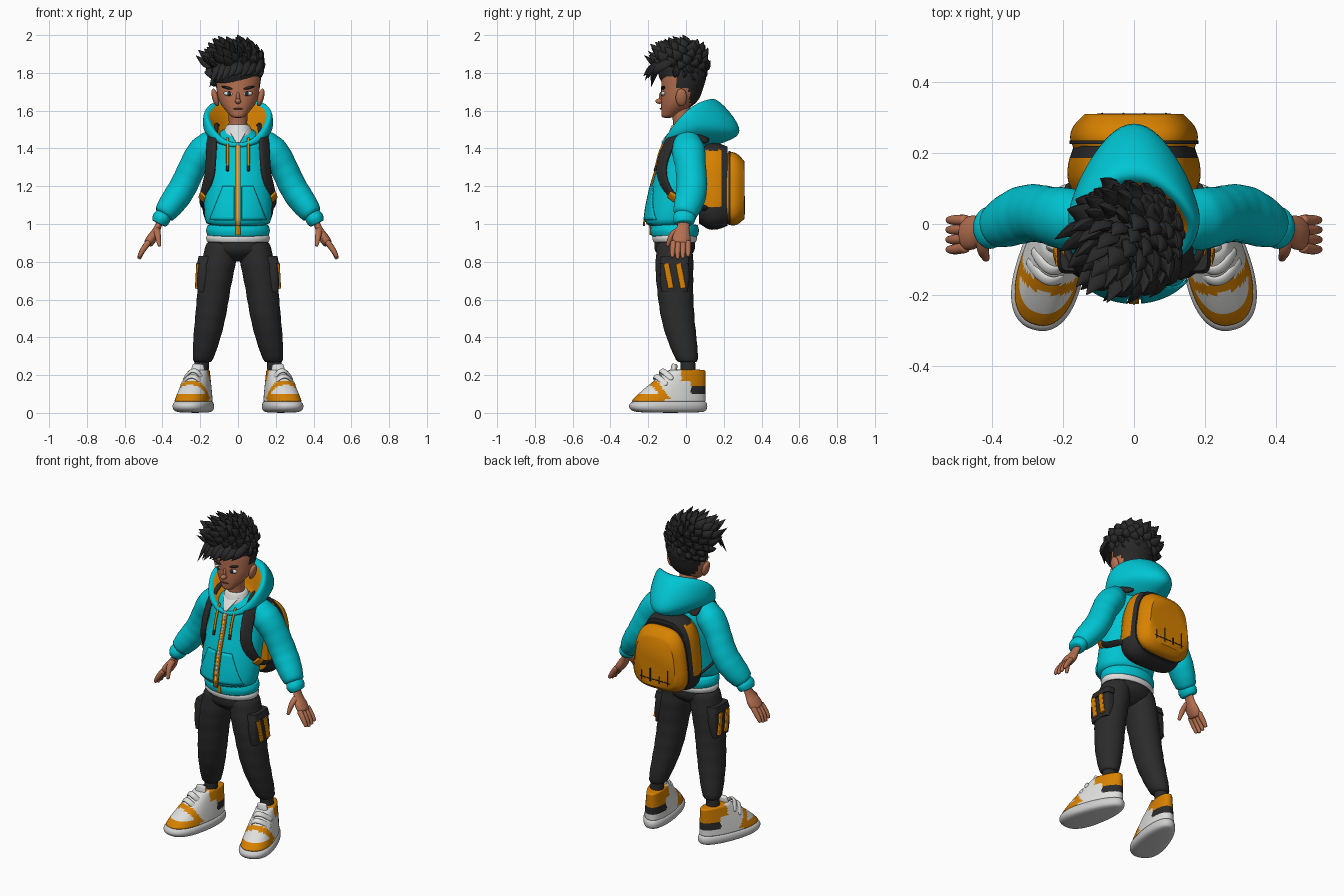
import bpy, bmesh, math, random
from mathutils import Vector, Matrix

if "Cube" in bpy.data.objects:
    bpy.data.objects.remove(bpy.data.objects["Cube"])
random.seed(4)
X, Y, Z = Vector((1, 0, 0)), Vector((0, 1, 0)), Vector((0, 0, 1))


def material(name, *rgb):
    m = bpy.data.materials.new(name)
    m.use_nodes = True
    m.diffuse_color = (*rgb, 1)
    m.node_tree.nodes["Principled BSDF"].inputs["Base Color"].default_value = (*rgb, 1)
    return m


teal = material("teal", 0, .56, .65)
orange = material("orange", .68, .22, 0)
charcoal = material("charcoal", .024, .024, .025)
hair_black = material("hair black", .021, .021, .022)
skin = material("skin", .46, .16, .08)
white = material("white", .74, .74, .73)
grey = material("light grey", .62, .62, .62)
lip = material("lip brown", .2, .06, .03)


def spline(values, t):
    """Smooth curve through evenly spaced numbers or vectors."""
    s = t * (len(values) - 1)
    i = min(int(s), len(values) - 2)
    f = s - i
    b, c = values[i], values[i + 1]
    a = values[i - 1] if i else b * 2 - c
    d = values[i + 2] if i + 2 < len(values) else c * 2 - b
    return b + (c - a) * (f / 2) + (a * 2 - b * 5 + c * 4 - d) * (f * f / 2) + (b * 3 - a - c * 3 + d) * (f ** 3 / 2)


def squash(c, square):
    return math.copysign(abs(c) ** (2 / square), c)


def circle(sides, square=2):
    angles = [2 * math.pi * j / sides for j in range(sides)]
    return [(squash(math.cos(a), square), squash(math.sin(a), square)) for a in angles]


def loft(bm, rings):
    """Skin a list of point rings and cap both ends."""
    vs = [[bm.verts.new(p) for p in r] for r in rings]
    n = len(vs[0])
    for a, b in zip(vs, vs[1:]):
        for i in range(n):
            bm.faces.new((a[i], a[(i + 1) % n], b[(i + 1) % n], b[i]))
    bm.faces.new(vs[0][::-1])
    bm.faces.new(vs[-1])


def limb(bm, points, radii, flat=1, ref=Y, sides=16, steps=8, square=2, level=None, hub=None, folds=0):
    """Sweep a rounded section along a spline; ref or hub sets the flat direction."""
    points = [Vector(p) for p in points]
    c = [spline(points, k / steps) for k in range(steps + 1)]
    rings = []
    for k, p in enumerate(c):
        along = level or (c[min(k + 1, steps)] - c[max(k - 1, 0)]).normalized()
        out = p - hub if hub else ref
        out = (out - along * out.dot(along)).normalized()
        r = spline(radii, k / steps) * (1 + folds * (k % 2))
        rings.append([p + along.cross(out) * r * u + out * r * flat * v for u, v in circle(sides, square)])
    loft(bm, rings)


def finish(bm, name, mats, mirror=False, sub=0, rule=None):
    bmesh.ops.recalc_face_normals(bm, faces=bm.faces)
    for f in bm.faces:
        f.smooth = True
        if rule:
            f.material_index = rule(f.calc_center_median())
    for e in bm.edges:
        e.smooth = sub > 0 or e.calc_face_angle(0) < math.radians(45)
    me = bpy.data.meshes.new(name)
    bm.to_mesh(me)
    bm.free()
    ob = bpy.data.objects.new(name, me)
    bpy.context.collection.objects.link(ob)
    for m in mats:
        me.materials.append(m)
    if mirror:
        ob.modifiers.new("Mirror", 'MIRROR')
    if sub:
        s = ob.modifiers.new("Subdivision", 'SUBSURF')
        s.levels = s.render_levels = sub
    return ob


def tube(name, mat, points, radii, mirror=False, sub=1, **shape):
    bm = bmesh.new()
    limb(bm, points, radii, **shape)
    return finish(bm, name, [mat], mirror, sub)


def ball(name, mat, place, size, mirror=False, tilt=0):
    bm = bmesh.new()
    m = Matrix.Translation(place) @ Matrix.Rotation(tilt, 4, 'Y') @ Matrix.Diagonal((*size, 1))
    bmesh.ops.create_uvsphere(bm, u_segments=20, v_segments=12, radius=1, matrix=m)
    return finish(bm, name, [mat], mirror)


# Hoodie body and hem
low, high, depth = .98, 1.52, .76
spine = [-.09, -.055, -.01, 0]
girth = [.17, .18, .18, .18, .17, .15, .06]
heights = [low + (high - low) * i / 3 for i in range(4)]
tube("hoodie_body", teal, [(0, y, z) for y, z in zip(spine, heights)], girth,
     flat=depth, sides=32, steps=12, level=Z)
tube("hoodie_hem", teal, [(0, -.06, .93), (0, -.06, 1)], [.16, .17, .16], flat=depth, sides=32, level=Z)
tube("shirt_hem", white, [(0, -.06, .9), (0, -.06, .95)], [.16, .17, .16], flat=.7, sides=32, level=Z)


def torso_front(x, z):
    t = min(max((z - low) / (high - low), 0), 1)
    r = spline(girth, t)
    return spline(spine, t) - r * depth * math.sqrt(max(0, 1 - (x / r) ** 2))


def patch(name, mat, corners, lift, mirror=False, n=10):
    """Thin plate following the hoodie front between four (x, z) corners."""
    bm = bmesh.new()
    q = [Vector(c) for c in corners]
    grid = []
    for i in range(n + 1):
        a, b = q[0].lerp(q[3], i / n), q[1].lerp(q[2], i / n)
        row = [a.lerp(b, j / n) for j in range(n + 1)]
        grid.append([bm.verts.new((p.x, torso_front(*p) - lift, p.y)) for p in row])
    for a, b in zip(grid, grid[1:]):
        for j in range(n):
            bm.faces.new((a[j], a[j + 1], b[j + 1], b[j]))
    s = finish(bm, name, [mat], mirror).modifiers.new("Solidify", 'SOLIDIFY')
    s.thickness, s.offset = .008, 0


def band(name, mat, bottom, top, z0, z1, lift):
    patch(name, mat, [(-bottom, z0), (bottom, z0), (top, z1), (-top, z1)], lift)


patch("front_pocket", teal, [(.02, 1.02), (.15, 1.02), (.08, 1.2), (.02, 1.2)], .006, True)
band("zip_tape", orange, .014, .014, .99, 1.42, .004)
band("zip_teeth", grey, .003, .003, .99, 1.43, .006)
band("shirt_neckline", white, .01, .05, 1.43, 1.5, .01)
tube("hem_zip", orange, [(0, -.187, .94), (0, -.19, .99)], [.014, .014], flat=.4, sides=8)
tube("shirt_collar", white, [(0, -.01, 1.44), (0, -.015, 1.53)], [.09, .08, .06], level=Z)
for name, mat, top, bottom, r in (("drawstring", orange, 1.46, 1.3, .008), ("drawstring_tip", charcoal, 1.31, 1.28, .009)):
    tube(name, mat, [(.055, torso_front(.055, z) - .014, z) for z in (top, (top + bottom) / 2, bottom)],
         [r, r], True, sides=8)

# Sleeves, cuffs and hands
tube("sleeve", teal, [(.12, 0, 1.46), (.22, .02, 1.34), (.3, .03, 1.18), (.4, -.01, 1.04)],
     [.06, .087, .08, .08, .078, .06], True, flat=.9, ref=X, sides=20, steps=15, folds=.06)
tube("sleeve_cuff", teal, [(.39, -.01, 1.06), (.42, -.01, 1)], [.05, .062, .05], True, flat=.8, ref=X)
bm = bmesh.new()
limb(bm, [(.41, -.01, 1.02), (.44, -.02, .95), (.48, -.03, .89)], [.03, .035, .05, .045], flat=.55, ref=X)
for i in range(4):
    y, short = -.065 + i * .025, .01 * abs(i - 1.3)
    limb(bm, [(.47, y, .91), (.505, y * 1.1, .86), (.525, y * 1.1, .81 + short)], [.018, .016, .01], ref=X, sides=8)
limb(bm, [(.43, -.03, .97), (.425, -.075, .94), (.415, -.1, .88)], [.022, .018, .01], ref=X, sides=8)
finish(bm, "hand", [skin], True, 1)


# Hood: key rings given at the front (y, z), side (x, y, z) and back (y, z)
def hood_ring(front, side, back, sides=40):
    ring = []
    for c, s in circle(sides):
        yz = [m + c * (f - b) / 2 + c * c * ((f + b) / 2 - m) for f, m, b in zip(front, side[1:], back)]
        ring.append(Vector((side[0] * s * (1 + .2 * min(c, 0)), *yz)))
    return ring


base = hood_ring((-.1, 1.4), (.14, 0, 1.44), (.12, 1.4))
bulge = hood_ring((-.13, 1.41), (.185, .03, 1.51), (.29, 1.49))
rim = hood_ring((-.12, 1.43), (.17, 0, 1.6), (.14, 1.67))
lining = hood_ring((-.08, 1.4), (.08, 0, 1.47), (.07, 1.48))
steps = 12
bm = bmesh.new()
loft(bm, [[spline(keys, k / steps) for keys in zip(base, bulge, rim, lining)] for k in range(steps + 1)])
bm.faces.ensure_lookup_table()
for f in bm.faces[len(rim) * (steps * 2 // 3 + 1):]:
    f.material_index = 1
finish(bm, "hood", [teal, orange], sub=1)

# Neck, head and face
tube("neck", skin, [(0, -.01, 1.45), (0, -.03, 1.63)], [.055, .05, .055], level=Z)
bm = bmesh.new()
limb(bm, [(0, -.1, 1.56), (0, -.04, 1.64), (0, -.02, 1.72), (0, -.01, 1.8), (0, -.01, 1.88)],
     [.03, .095, .115, .12, .08], flat=.97, sides=40, steps=16, level=Z)
finish(bm, "head", [skin, hair_black], sub=1,
       rule=lambda c: int(c.z > 1.78 or (c.y > .02 and c.z > 1.6) or (c.y > -.05 and c.z > 1.72)))
ball("nose", skin, (0, -.14, 1.65), (.017, .022, .014))
ball("nose_bridge", skin, (0, -.13, 1.67), (.01, .014, .03))
ball("mouth", lip, (0, -.13, 1.61), (.026, .01, .004))
ball("ear", skin, (.12, -.025, 1.67), (.017, .03, .048), True, .25)
ball("eye_white", white, (.05, -.12, 1.69), (.027, .012, .012), True, -.12)
ball("iris", charcoal, (.047, -.127, 1.69), (.011, .009, .012), True)
ball("eyebrow", hair_black, (.053, -.12, 1.72), (.036, .011, .007), True, -.25)

# Hair: cap, overlapping tufts and a swept fringe
bm = bmesh.new()
centre, size = Vector((-.015, -.03, 1.82)), Vector((.128, .12, .12))
bmesh.ops.create_uvsphere(bm, u_segments=24, v_segments=16, radius=1,
                          matrix=Matrix.Translation(centre) @ Matrix.Diagonal((*size, 1)))


def tuft(root, mid, tip, w):
    limb(bm, [root, mid, tip], [w * .7, w, w * .6, w / 20], flat=.6, sides=8, steps=6, hub=centre)


count, golden = 110, math.pi * (3 - math.sqrt(5))
for i in range(count):
    h = 1 - 1.75 * (i + .5) / count
    r = math.sqrt(1 - h * h)
    n = Vector((r * math.cos(i * golden), r * math.sin(i * golden), h))
    if (n.y < -.2 and h < .1) or (n.y < .2 and h < -.35) or h < -.7:
        continue
    root = centre + n * size
    root = centre + Vector([u * v for u, v in zip(n, size)])
    grow = random.uniform(.75, 1.2) * (1 if h > 0 else .6)
    flow = Vector((n.x * .4 - .3, n.y * .3 - .4 * (n.y < .3), .55 if h > 0 else .1))
    tuft(root - n * .02, root + (n * .024 + flow * .01) * grow, root + (n * .022 + flow * .07) * grow,
         random.uniform(.027, .037))
for i in range(8):
    x = -.115 + i * .032
    y = -.14 + 3 * x * x
    drop = 1.71 + .02 * min(i, 3) + random.uniform(0, .015)
    tuft(Vector((x + .015, y + .02, 1.86)), Vector((x, y - .05, 1.82)),
         Vector((x - .035, y - .085 + .02 * (i % 2), drop)), .027)
finish(bm, "hair", [hair_black])

# Trousers with cargo pockets
tube("trouser_seat", charcoal, [(0, -.06, .8), (0, -.06, .95)], [.06, .15, .16, .16], flat=.68, sides=28, level=Z)
tube("trouser_leg", charcoal, [(.08, -.06, .92), (.12, -.06, .7), (.15, -.04, .48), (.19, .01, .26)],
     [.08, .09, .085, .08, .07, .05], True, flat=1.1, sides=20, steps=15, level=Z, folds=.07)
tube("sock", charcoal, [(.19, .01, .28), (.2, .01, .15)], [.04, .04], True, level=Z)
tube("cargo_pocket", charcoal, [(.17, -.06, .82), (.18, -.06, .64)], [.035, .04, .04, .035], True, 0,
     flat=1.95, square=5, sides=24, level=Z)
tube("cargo_flap", charcoal, [(.17, -.06, .83), (.175, -.06, .79)], [.038, .042], True, 0,
     flat=1.9, square=5, sides=24, level=Z)
for name, y in (("front_pocket_zip", -.08), ("rear_pocket_zip", -.015)):
    tube(name, orange, [(.211, y - .025, .79), (.218, y, .66)], [.01, .01], True, 0, flat=1.5, square=5)


# Shoes: stacked foot outlines, toes turned out
def shoe(name, mats, outline, levels, rule=None):
    bm = bmesh.new()
    rings = []
    for k in range(levels + 1):
        z, toe, heel, w = outline(k / levels)
        rings.append([Vector((w * s * (1 - c / 5), (toe + heel) / 2 + c * (heel - toe) / 2, z))
                      for c, s in circle(96, 2.3)])
    loft(bm, rings)
    if rule:
        for f in bm.faces:
            f.material_index = rule(f.calc_center_median())
    turn = Matrix.Translation((.2, .01, 0)) @ Matrix.Rotation(.26, 4, 'Z')
    bmesh.ops.transform(bm, verts=bm.verts, matrix=turn)
    finish(bm, name, mats, True, 1)


def sole_outline(h):
    swell = math.sqrt(abs(math.sin(math.pi * h)))
    return .07 * h, -.27 - .05 * swell, .08 + .025 * swell, .07 + .024 * swell


def upper_outline(h):
    return .055 + .175 * h, -.31 + .21 * h ** 1.2, .095, .086 - .038 * h ** 1.2


def upper_colour(c):
    if c.y > 0 and c.z > .1:
        return 1 if c.z > .14 else 2
    toe_guard = c.z < .1 and c.y < -.13 - .6 * (.1 - c.z)
    cross_band = abs(c.y + c.z * .6 + .1) < .022 and c.z > .07
    collar = c.z > .17 and c.y > -.05
    return int(toe_guard or cross_band or collar)


shoe("shoe_sole", [grey], sole_outline, 6)
shoe("shoe_upper", [white, orange, charcoal], upper_outline, 20, upper_colour)
tube("shoe_tongue", white, [(.215, -.07, .19), (.21, -.06, .26)], [.03, .036, .03], True, flat=.5)
for name, y, z, w in (("lower_strap", -.16, .195, .058), ("upper_strap", -.13, .225, .052)):
    x = .2 - y * .27
    tube(name, white, [(x + w * s, y + .02 * s + .04 * s * s, z - .05 * s * s) for s in (-1, -.5, 0, .5, 1)],
         [.016, .016], True, flat=.5, hub=Vector((x, y + .08, z - .1)))


# Backpack
def pack(name, mats, start, end, radii, flat, rule=None):
    bm = bmesh.new()
    limb(bm, [start, end], radii, flat, ref=Z, sides=64, steps=9, square=3.4, level=Y)
    for v in bm.verts:
        v.co.x *= 1 - .7 * (v.co.z - 1.13)
    finish(bm, name, mats, rule=rule)


pack("backpack_body", [orange, charcoal], (0, .07, 1.2), (0, .22, 1.2), [.16, .185, .185, .17], 1.23,
     lambda c: int(c.z < 1.09 or c.y > .18 or c.z > 1.39))
pack("backpack_pocket", [orange], (0, .21, 1.19), (0, .31, 1.18), [.17, .18, .17, .14], 1.08)
pack("pocket_piping", [charcoal], (0, .225, 1.19), (0, .235, 1.19), [.182, .182], 1.08)
tube("pocket_seam", charcoal, [(-.11, .308, 1.07), (.11, .308, 1.07)], [.004, .004], sides=8)
for i, tall in enumerate((.08, .03, .07, .04)):
    x = -.09 + i * .06
    tube("pocket_pull_%d" % (i + 1), charcoal, [(x, .31, 1.05), (x, .31, 1.07 + tall)], [.004, .004], sides=8)
tube("carry_handle", charcoal, [(.06 * u, .13, 1.4 + .06 * v) for u, v in circle(12)[:7]], [.02, .02],
     flat=.5, hub=Vector((0, .13, 1.3)))
chest = Vector((0, 0, 1.3))
tube("shoulder_strap", charcoal, [(.12, .12, 1.43), (.13, 0, 1.52), (.14, -.1, 1.4), (.15, -.13, 1.26),
                                  (.19, -.05, 1.13), (.18, .12, 1.08)],
     [.032, .034, .036, .034, .02, .02], True, flat=.4, square=3, steps=15, hub=chest)
tube("strap_buckle", orange, [(.18, -.09, 1.16), (.19, -.05, 1.13)], [.024, .024], True, flat=.5, square=4, hub=chest)
